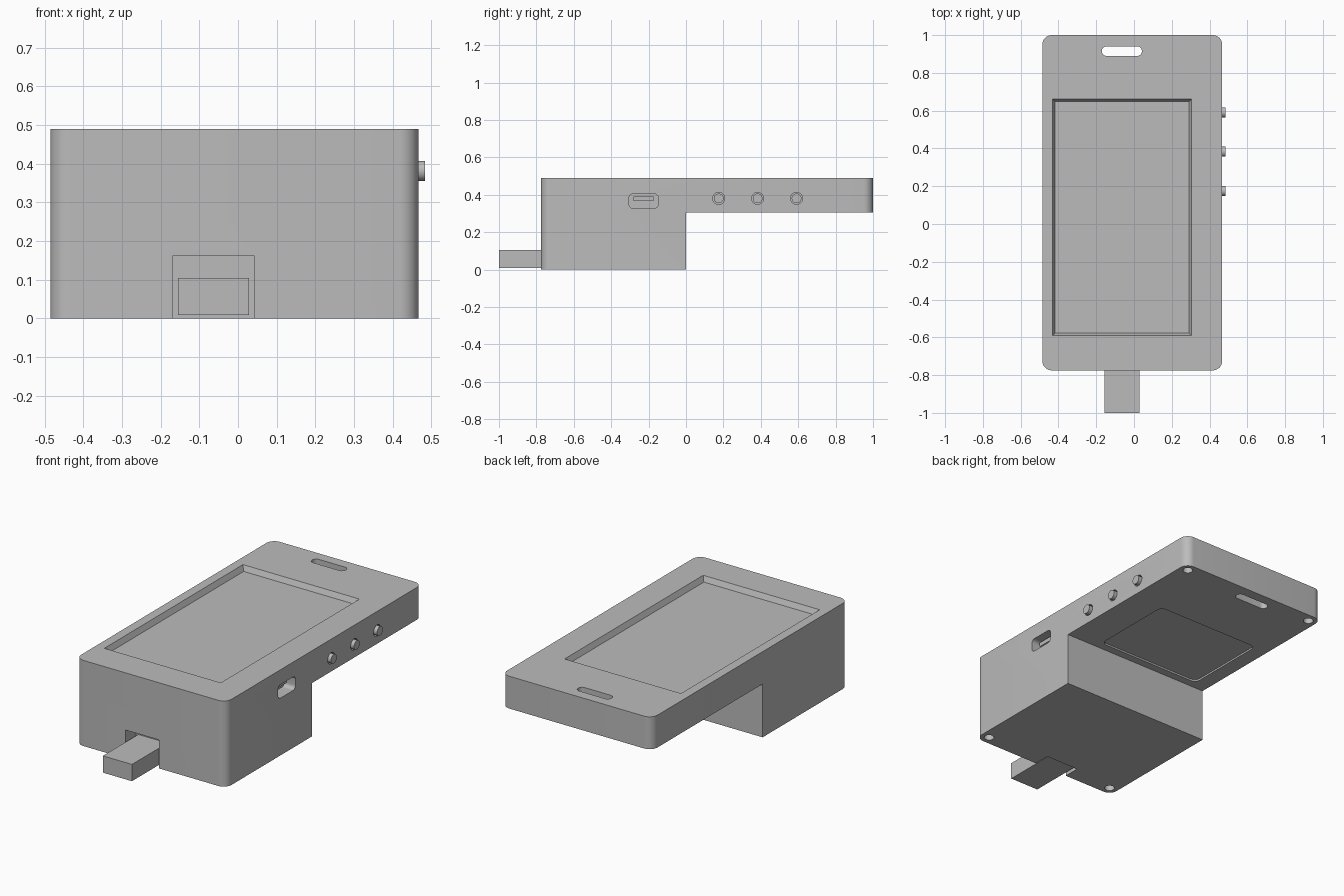
import bpy, bmesh, math

cube = bpy.data.objects.get("Cube")
if cube:
    bpy.data.objects.remove(cube, do_unlink=True)

grey = bpy.data.materials.new("plain grey")
grey.use_nodes = True
COLOUR = (0.5, 0.5, 0.5, 1)
grey.diffuse_color = COLOUR
grey.node_tree.nodes["Principled BSDF"].inputs["Base Color"].default_value = COLOUR


def rounded_rect(u0, u1, v0, v1, r=0.0, steps=8):
    """Outline of a rectangle with rounded corners."""
    if r == 0:
        return [(u0, v0), (u1, v0), (u1, v1), (u0, v1)]
    centres = [(u1 - r, v1 - r), (u0 + r, v1 - r), (u0 + r, v0 + r), (u1 - r, v0 + r)]
    pts = []
    for quarter, (cu, cv) in enumerate(centres):
        for i in range(steps + 1):
            a = (quarter + i / steps) * math.pi / 2
            pts.append((cu + r * math.cos(a), cv + r * math.sin(a)))
    return pts


def circle(u, v, r, sides=32):
    return [(u + r * math.cos(2 * math.pi * i / sides),
             v + r * math.sin(2 * math.pi * i / sides)) for i in range(sides)]


def prism(name, low, high, w0, w1, axis="Z"):
    """Solid between two matching outlines, along Z or X."""
    bm = bmesh.new()

    def ring(outline, w):
        return [bm.verts.new((u, v, w) if axis == "Z" else (w, u, v)) for u, v in outline]

    a, b = ring(low, w0), ring(high, w1)
    bm.faces.new(a)
    bm.faces.new(b)
    for i in range(len(a)):
        j = (i + 1) % len(a)
        bm.faces.new((a[i], a[j], b[j], b[i]))
    bmesh.ops.recalc_face_normals(bm, faces=bm.faces)
    mesh = bpy.data.meshes.new(name)
    bm.to_mesh(mesh)
    bm.free()
    mesh.materials.append(grey)
    obj = bpy.data.objects.new(name, mesh)
    bpy.context.collection.objects.link(obj)
    return obj


def select(obj):
    bpy.ops.object.select_all(action="DESELECT")
    obj.select_set(True)
    bpy.context.view_layer.objects.active = obj


def cut(target, low, w0, w1, axis="Z", high=None):
    """Subtract a prism from the target."""
    cutter = prism("cutter", low, high or low, w0, w1, axis)
    cutter.hide_render = True
    mod = target.modifiers.new("cut", "BOOLEAN")
    mod.operation, mod.solver, mod.object = "DIFFERENCE", "EXACT", cutter
    select(target)
    bpy.ops.object.modifier_apply(modifier=mod.name)
    bpy.data.objects.remove(cutter, do_unlink=True)


LEFT, RIGHT, FRONT, BACK = 0.467, -0.485, -0.775, 1.0
TOP, UNDERSIDE = 0.49, 0.305

# Casing: thick front block with a thin slab reaching back
outline = rounded_rect(RIGHT, LEFT, FRONT, BACK, 0.05)
casing = prism("casing", outline, outline, 0, TOP)
cut(casing, rounded_rect(-0.7, 0.7, 0, 1.2), -0.1, UNDERSIDE)

# Screen recess with sloping walls
cut(casing, rounded_rect(-0.418, 0.291, -0.577, 0.648), TOP - 0.03, TOP + 0.03,
    high=rounded_rect(-0.446, 0.319, -0.605, 0.676))

# Strap slot through the slab
cut(casing, rounded_rect(-0.17, 0.042, 0.89, 0.94, 0.024), 0.2, 0.6)

# Pocket around the plug, open below
cut(casing, rounded_rect(-0.168, 0.042, -0.9, -0.68), -0.1, 0.163)

# Hatch panel sunk into the slab's underside
cut(casing, rounded_rect(-0.397, 0.267, 0.046, 0.548, 0.035), 0.2, UNDERSIDE + 0.01)

# Screw holes under the four outer corners
for x in (RIGHT + 0.05, LEFT - 0.05):
    cut(casing, circle(x, BACK - 0.05, 0.027), 0.2, UNDERSIDE + 0.05)
    cut(casing, circle(x, FRONT + 0.05, 0.027), -0.1, 0.05)

# Charging port and its tongue
cut(casing, rounded_rect(-0.305, -0.148, 0.328, 0.405, 0.022), LEFT - 0.07, 0.6, "X")
tongue = rounded_rect(-0.28, -0.173, 0.366, 0.39)
prism("port_tongue", tongue, tongue, LEFT - 0.08, LEFT - 0.035, "X")

# Side buttons in slightly larger holes
for i, y in enumerate((0.175, 0.383, 0.591)):
    cut(casing, circle(y, 0.381, 0.032), LEFT - 0.04, 0.6, "X")
    disc = circle(y, 0.381, 0.026)
    button = prism(f"button_{i + 1}", disc, disc, LEFT - 0.05, 0.484, "X")
    select(button)
    bpy.ops.object.shade_smooth_by_angle(angle=math.radians(30))

# Plug sticking out of the front
plug_outline = rounded_rect(-0.155, 0.029, -1.0, -0.66)
prism("plug", plug_outline, plug_outline, 0.009, 0.105)

select(casing)
bpy.ops.object.shade_smooth_by_angle(angle=math.radians(30))
